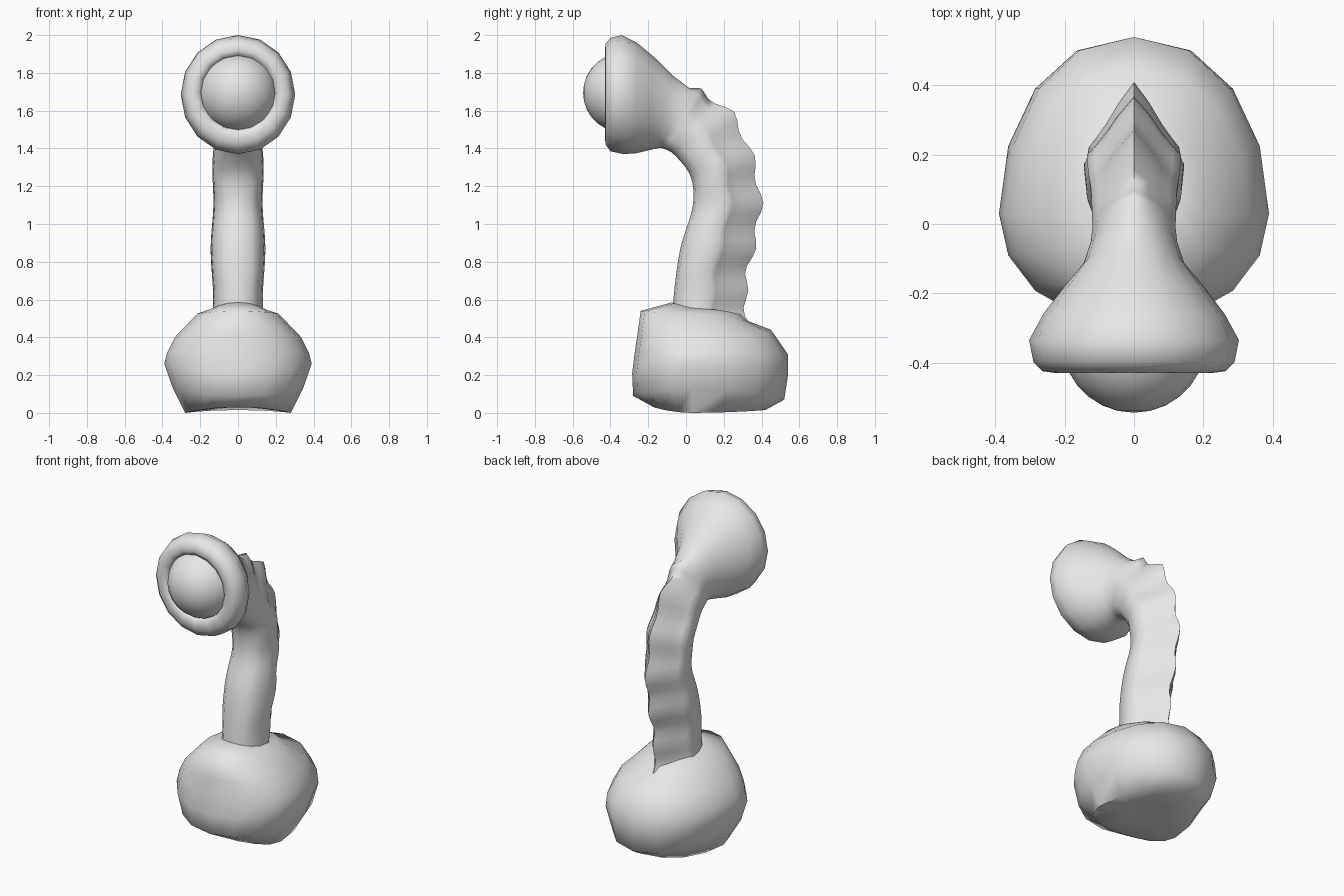
import bpy, bmesh, math
from mathutils import Vector

if "Cube" in bpy.data.objects:
    bpy.data.objects.remove(bpy.data.objects["Cube"])

grey = bpy.data.materials.new("plain_grey")
grey.diffuse_color = (0.8, 0.8, 0.8, 1)
grey.use_nodes = True
grey.node_tree.nodes["Principled BSDF"].inputs["Base Color"].default_value = grey.diffuse_color


def finish(name, bm, angle):
    bmesh.ops.recalc_face_normals(bm, faces=bm.faces)
    mesh = bpy.data.meshes.new(name)
    bm.to_mesh(mesh)
    bm.free()
    mesh.materials.append(grey)
    obj = bpy.data.objects.new(name, mesh)
    bpy.context.collection.objects.link(obj)
    bpy.ops.object.select_all(action='DESELECT')
    obj.select_set(True)
    bpy.context.view_layer.objects.active = obj
    bpy.ops.object.shade_smooth_by_angle(angle=math.radians(angle))
    return obj


def mirror_ring(half):
    """Close a half section (front to back, x >= 0) with its mirror image."""
    return half + [Vector((-p.x, p.y, p.z)) for p in half[-2:0:-1]]


def loft(name, rings, angle):
    bm = bmesh.new()
    loops = [[bm.verts.new(p) for p in ring] for ring in rings]
    for a, b in zip(loops, loops[1:]):
        n = len(a)
        for i in range(n):
            j = (i + 1) % n
            bm.faces.new((a[i], a[j], b[j], b[i]))
    bm.faces.new(loops[0])
    bm.faces.new(loops[-1])
    return finish(name, bm, angle)


# Bulbous base: half width, front y, back y, front z, side z, back z
base = [
    (0.10, -0.05, 0.22, 0.03, 0.03, 0.03),
    (0.28, -0.17, 0.42, 0.03, 0.00, 0.015),
    (0.345, -0.28, 0.52, 0.09, 0.13, 0.07),
    (0.39, -0.285, 0.54, 0.21, 0.26, 0.20),
    (0.375, -0.27, 0.54, 0.33, 0.32, 0.31),
    (0.335, -0.255, 0.45, 0.43, 0.40, 0.44),
    (0.215, -0.24, 0.32, 0.54, 0.525, 0.49),
    (0.14, -0.075, 0.29, 0.585, 0.55, 0.52),
]


def base_ring(hw, yf, yb, zf, zs, zb):
    ym = 0.03 if hw > 0.2 else 0.09      # where the ring is widest
    half = []
    for i in range(9):
        a = math.pi * i / 8
        s, c = math.sin(a), math.cos(a)
        y = ym - c * (ym - yf if c > 0 else yb - ym)
        z = zs * (1 - c * c) + (zf if c > 0 else zb) * c * c
        x = 0 if i in (0, 8) else hw * s ** 0.9
        half.append(Vector((x, y, z)))
    return mirror_ring(half)


loft("base", [base_ring(*r) for r in base], 70)


def section(yf, zf, yb, zb, hw, k):
    """Ring between a front and a back point; k = 0 has a raised spine, 1 is an ellipse."""
    front, back = Vector((0, yf, zf)), Vector((0, yb, zb))
    half = []
    for i in range(9):
        a = math.pi * i / 8
        x, v = math.sin(a), (1 - math.cos(a)) / 2
        # Narrow the back and pull it in to leave the spine standing
        pinch = max(0, i - 4) / 4 * (1 - k)
        p = front.lerp(back, v - 0.17 * math.sin(math.pi * pinch) * (1 - k))
        p.x = 0 if i in (0, 8) else hw * x ** (1 - 0.3 * (1 - k)) * (1 - 0.45 * pinch)
        half.append(p)
    return mirror_ring(half)


# Neck: one knot per spine bump (front y, z, back y, z, half width)
knots = [
    (-0.07, 0.48, 0.35, 0.45, 0.137),
    (-0.065, 0.62, 0.33, 0.65, 0.132),
    (-0.03, 0.87, 0.372, 0.87, 0.145),
    (0.035, 1.09, 0.41, 1.11, 0.13),
    (0.025, 1.25, 0.365, 1.36, 0.136),
    (-0.06, 1.365, 0.255, 1.595, 0.124),
    (-0.12, 1.40, 0.10, 1.75, 0.12),
]


def smooth_between(seg, t):
    """Smooth curve through the knots."""
    a, b, c, d = (knots[min(max(seg + o, 0), len(knots) - 1)] for o in (-1, 0, 1, 2))
    return [q + 0.5 * t * (r - p + t * (2 * p - 5 * q + 4 * r - s + t * (3 * (q - r) + s - p)))
            for p, q, r, s in zip(a, b, c, d)]


rings = []
STEPS = 5
for n in range((len(knots) - 1) * STEPS + 1):
    seg = min(n // STEPS, len(knots) - 2)
    t = n / STEPS - seg
    yf, zf, yb, zb, hw = smooth_between(seg, t)
    inward = Vector((yf - yb, zf - zb)).normalized()
    dip = 0.033 * (1 - math.cos(2 * math.pi * t)) / 2
    rings.append(section(yf, zf, yb + dip * inward.x, zb + dip * inward.y, hw,
                         0.25 * t if seg == len(knots) - 2 else 0))

# Flared head with a rolled lip and a round opening, same columns
head = [
    (-0.135, 1.402, 0.03, 1.75, 0.125),
    (-0.155, 1.40, -0.07, 1.80, 0.145),
    (-0.20, 1.39, -0.17, 1.885, 0.205),
    (-0.26, 1.375, -0.26, 1.96, 0.262),
    (-0.33, 1.37, -0.34, 2.00, 0.303),
    (-0.40, 1.385, -0.40, 1.985, 0.29),
    (-0.425, 1.42, -0.425, 1.955, 0.265),
    (-0.43, 1.46, -0.43, 1.92, 0.23),
    (-0.42, 1.495, -0.42, 1.895, 0.20),
    (-0.36, 1.51, -0.36, 1.88, 0.185),
]
rings += [section(*r, min(1, 0.5 + 0.25 * i)) for i, r in enumerate(head)]
loft("neck_and_head", rings, 80)

# Ball set in the head's opening, pole facing forward
bm = bmesh.new()
bmesh.ops.create_uvsphere(bm, u_segments=20, v_segments=14, radius=0.21)
ball = finish("ball", bm, 60)
ball.rotation_euler.x = math.pi / 2
ball.location = (0, -0.335, 1.695)
